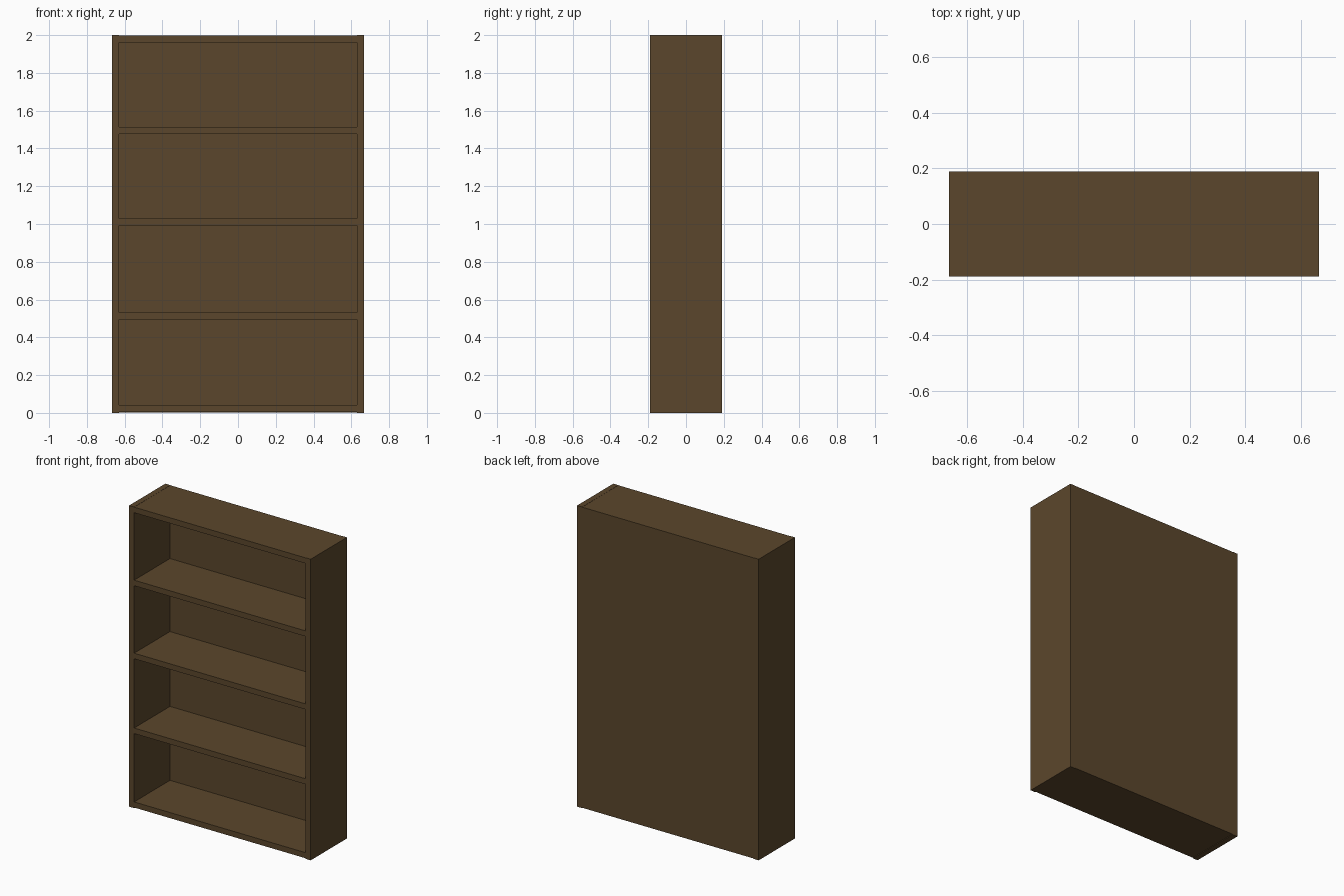
import bpy

if "Cube" in bpy.data.objects:
    bpy.data.objects.remove(bpy.data.objects["Cube"])

W, D, H, T = 1.334, 0.38, 2.0, 0.037   # outer width, depth, height, board thickness

wood = bpy.data.materials.new("dark brown wood")
wood.diffuse_color = (0.105, 0.062, 0.025, 1)
wood.use_nodes = True
wood.node_tree.nodes["Principled BSDF"].inputs["Base Color"].default_value = wood.diffuse_color


def board(name, size, centre):
    bpy.ops.mesh.primitive_cube_add(size=1, location=centre)
    ob = bpy.context.object
    ob.name = name
    ob.scale = size
    bpy.ops.object.transform_apply(location=False, rotation=False, scale=True)
    ob.data.materials.append(wood)
    return ob


# upright side panels
for name, s in (("left_side", -1), ("right_side", 1)):
    board(name, (T, D, H), (s * (W - T) / 2, 0, H / 2))

# base, three evenly spaced shelves and top, between the sides
names = ["base_board", "lower_shelf", "middle_shelf", "upper_shelf", "top_board"]
bottoms = [0.004, 0.495, 0.992, 1.477, H - T - 0.001]
for name, z in zip(names, bottoms):
    board(name, (W - 2 * T, D, T), (0, 0, z + T / 2))

# thin back sheet, flush with the rear edges
back_t = 0.004
board("back_panel", (W - 2 * T, back_t, H - 0.005), (0, (D - back_t) / 2, H / 2))
